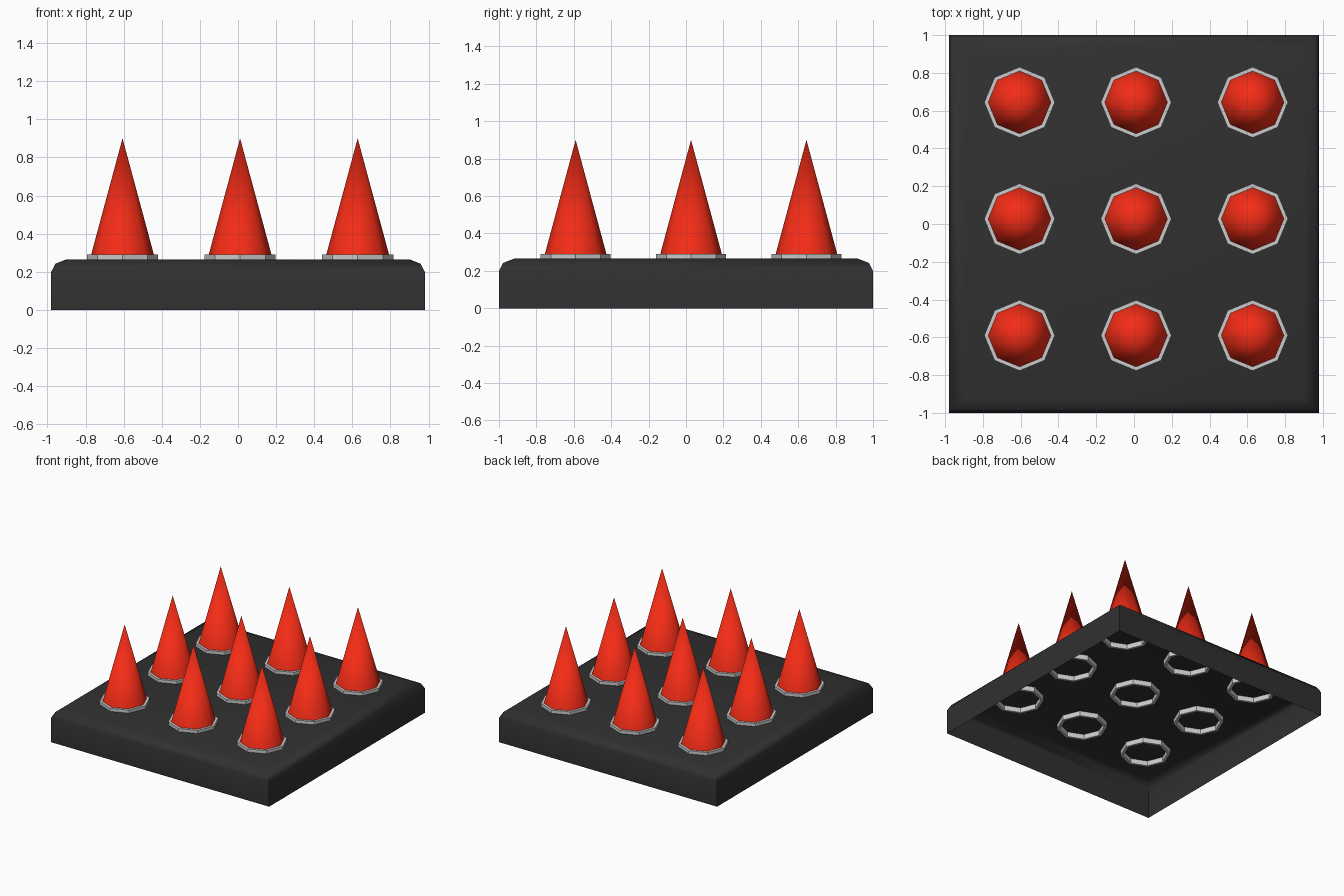
import bpy, bmesh, math

if "Cube" in bpy.data.objects:
    bpy.data.objects.remove(bpy.data.objects["Cube"])


def material(name, color):
    m = bpy.data.materials.new(name)
    m.diffuse_color = color
    m.use_nodes = True
    m.node_tree.nodes["Principled BSDF"].inputs["Base Color"].default_value = m.diffuse_color
    return m


def loft(name, rings, mat, cap=False, closed=False, apex=None):
    """Skin a stack of equal-sized rings; optional end cap, loop closure or tip."""
    bm = bmesh.new()
    loops = [[bm.verts.new(p) for p in ring] for ring in rings]
    n = len(loops[0])
    pairs = list(zip(loops, loops[1:]))
    if closed:
        pairs.append((loops[-1], loops[0]))
    for a, b in pairs:
        for i in range(n):
            j = (i + 1) % n
            bm.faces.new((a[i], a[j], b[j], b[i]))
    if cap:
        bm.faces.new(loops[-1])
    if apex:
        tip = bm.verts.new(apex)
        for i in range(n):
            bm.faces.new((loops[-1][i], loops[-1][(i + 1) % n], tip))
    mesh = bpy.data.meshes.new(name)
    bm.to_mesh(mesh)
    bm.free()
    mesh.materials.append(mat)
    obj = bpy.data.objects.new(name, mesh)
    bpy.context.collection.objects.link(obj)
    return obj


def octagon(x, y, r, z):
    return [(x + r * math.cos(i * math.pi / 4), y + r * math.sin(i * math.pi / 4), z)
            for i in range(8)]


def rectangle(inset, z):
    hx, hy = 0.98 - inset, 1.0 - inset
    return [(-hx, -hy, z), (hx, -hy, z), (hx, hy, z), (-hx, hy, z)]


black = material("black_base", (0.03, 0.03, 0.03, 1))
red = material("red_spike", (0.9, 0.025, 0.008, 1))
light = material("pale_collar", (0.6, 0.6, 0.58, 1))

# Hollow base: open underneath, bevelled top edge
profile = [(0, 0), (0, 0.2), (0.022, 0.242), (0.08, 0.265)]
base = loft("base", [rectangle(i, z) for i, z in profile], black, cap=True)
base.data.shade_smooth()
base.data.set_sharp_from_angle(angle=math.radians(50))

# Grid of spikes, each set in an octagonal collar through the plate
for row in range(3):
    for col in range(3):
        x = 0.011 + 0.617 * (col - 1)
        y = 0.027 + 0.617 * (row - 1)
        tag = f"{row + 1}_{col + 1}"
        section = [(0.187, 0.225), (0.187, 0.29), (0.166, 0.29), (0.166, 0.225)]
        loft("collar_" + tag, [octagon(x, y, r, z) for r, z in section],
             light, closed=True)
        spike = loft("spike_" + tag, [octagon(x, y, 0.171, 0.266)], red,
                     apex=(x, y, 0.9))
        spike.data.shade_smooth()
